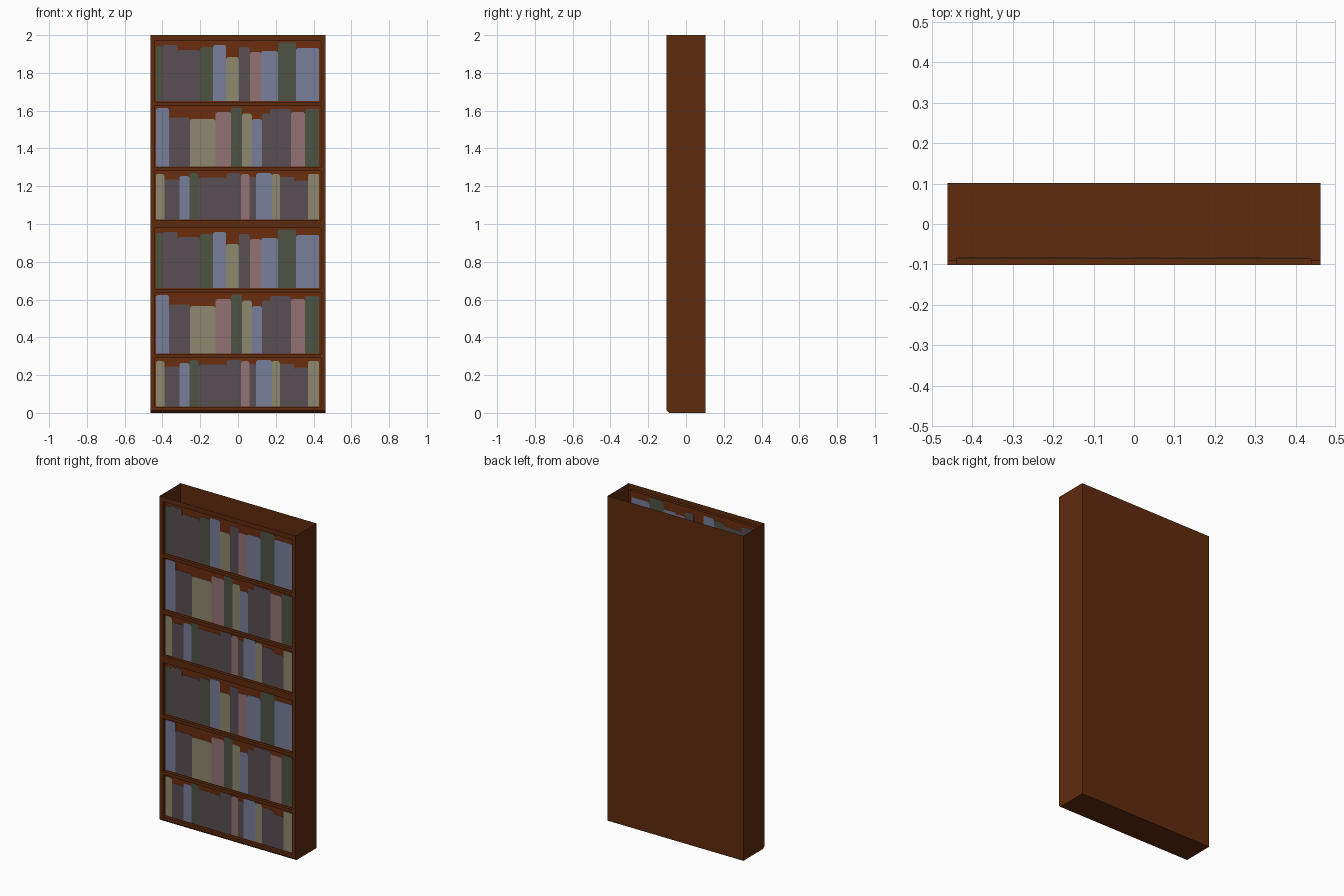
import bpy, bmesh

if "Cube" in bpy.data.objects:
    bpy.data.objects.remove(bpy.data.objects["Cube"])


def material(name, rgb):
    lin = [((c / 255 + 0.055) / 1.055) ** 2.4 if c > 10 else c / 255 / 12.92 for c in rgb]
    m = bpy.data.materials.new(name)
    m.diffuse_color = (*lin, 1)
    m.use_nodes = True
    m.node_tree.nodes["Principled BSDF"].inputs["Base Color"].default_value = m.diffuse_color
    return m


MATS = {
    "wood": material("brown_wood", (95, 43, 14)),
    "back": material("inner_wood", (106, 45, 14)),
    "g": material("book_green", (78, 84, 67)),
    "p": material("book_grey_purple", (88, 79, 83)),
    "b": material("book_blue", (119, 126, 153)),
    "y": material("book_beige", (143, 137, 112)),
    "r": material("book_pink", (148, 114, 117)),
}


def build(name, quads, *mats):
    """quads: list of (points, material index)"""
    bm = bmesh.new()
    for pts, mi in quads:
        bm.faces.new([bm.verts.new(p) for p in pts]).material_index = mi
    bmesh.ops.remove_doubles(bm, verts=bm.verts, dist=1e-5)
    me = bpy.data.meshes.new(name)
    bm.to_mesh(me)
    bm.free()
    for m in mats:
        me.materials.append(MATS[m])
    ob = bpy.data.objects.new(name, me)
    bpy.context.collection.objects.link(ob)
    return ob


X, XI, D, REC, H, CH = 0.462, 0.44, 0.102, -0.084, 2.0, 0.012

# Open-topped hollow carcass: sides, back, floor and small front toe chamfer
side = [(-D, CH), (-D + CH, 0), (D, 0), (D, H), (-D, H)]
shell = [([(-X, y, z) for y, z in reversed(side)], 0), ([(X, y, z) for y, z in side], 0)]
for (y0, z0), (y1, z1) in zip(side[:3], side[1:4]):
    shell.append(([(-X, y0, z0), (-X, y1, z1), (X, y1, z1), (X, y0, z0)], 0))
build("bookcase_carcass", shell, "wood")

# Shelf openings, two identical stacks of three
bays = [(z0 + o, z1 + o) for o in (0, 0.99)
        for z0, z1 in ((0.03, 0.29), (0.31, 0.635), (0.655, 0.98))]


def front(x0, x1, z0, z1, y):
    return [(x0, y, z0), (x1, y, z0), (x1, y, z1), (x0, y, z1)]


# Front frame with shelf edges and shallow recesses
frame = []
for s in (-1, 1):
    a, b = sorted((s * XI, s * X))
    frame.append((front(a, b, CH, H, -D), 0))
levels = [CH] + [z for bay in bays for z in bay] + [H]
for z0, z1 in zip(levels[::2], levels[1::2]):
    frame.append((front(-XI, XI, z0, z1, -D), 0))
for z0, z1 in bays:
    frame.append((front(-XI, XI, z0, z1, REC), 1))
    ring_f, ring_b = front(-XI, XI, z0, z1, -D), front(-XI, XI, z0, z1, REC)
    for i in range(4):
        j = (i + 1) % 4
        frame.append(([ring_f[i], ring_f[j], ring_b[j], ring_b[i]], 0))
build("shelf_front", frame, "wood", "back")

# Book rows: (colour, right edge, height) from left to right
LEFT = -0.435
row_low = [("y", -.39, .24), ("p", -.31, .21), ("b", -.258, .23), ("g", -.21, .245),
           ("p", -.06, .22), ("p", .017, .245), ("r", .06, .24), ("p", .096, .225),
           ("b", .18, .245), ("y", .222, .24), ("p", .30, .225), ("p", .37, .205),
           ("y", .43, .24)]
row_mid = [("b", -.365, .308), ("p", -.253, .26), ("y", -.12, .25), ("r", -.036, .287),
           ("g", .022, .312), ("y", .074, .28), ("b", .127, .25), ("p", .17, .28),
           ("p", .28, .303), ("r", .355, .287), ("g", .43, .303)]
row_top = [("g", -.40, .293), ("p", -.32, .298), ("p", -.20, .27), ("g", -.132, .287),
           ("b", -.063, .298), ("y", .005, .234), ("p", .063, .287), ("r", .122, .26),
           ("b", .212, .265), ("g", .308, .312), ("b", .43, .282)]


# One book spine: a thin plate with clipped top corners, visible from both sides
def book(name, x0, x1, z0, h, colour):
    c, z1 = 0.008, z0 + h
    prof = [(x0, z0), (x1, z0), (x1, z1 - c), (x1 - c, z1), (x0 + c, z1), (x0, z1 - c)]
    f = [(x, REC - 0.0015, z) for x, z in prof]
    b = [(x, REC + 0.0015, z) for x, z in prof]
    faces = [(f, 0), (b[::-1], 0)]
    for i in range(6):
        j = (i + 1) % 6
        faces.append(([f[j], f[i], b[i], b[j]], 0))
    build(name, faces, colour)


for k, (z0, _) in enumerate(bays):
    x = LEFT
    for n, (colour, right, h) in enumerate((row_low, row_mid, row_top)[k % 3]):
        book(f"book_row{k + 1}_{n + 1}", x, right, z0 + 0.005, h, colour)
        x = right
